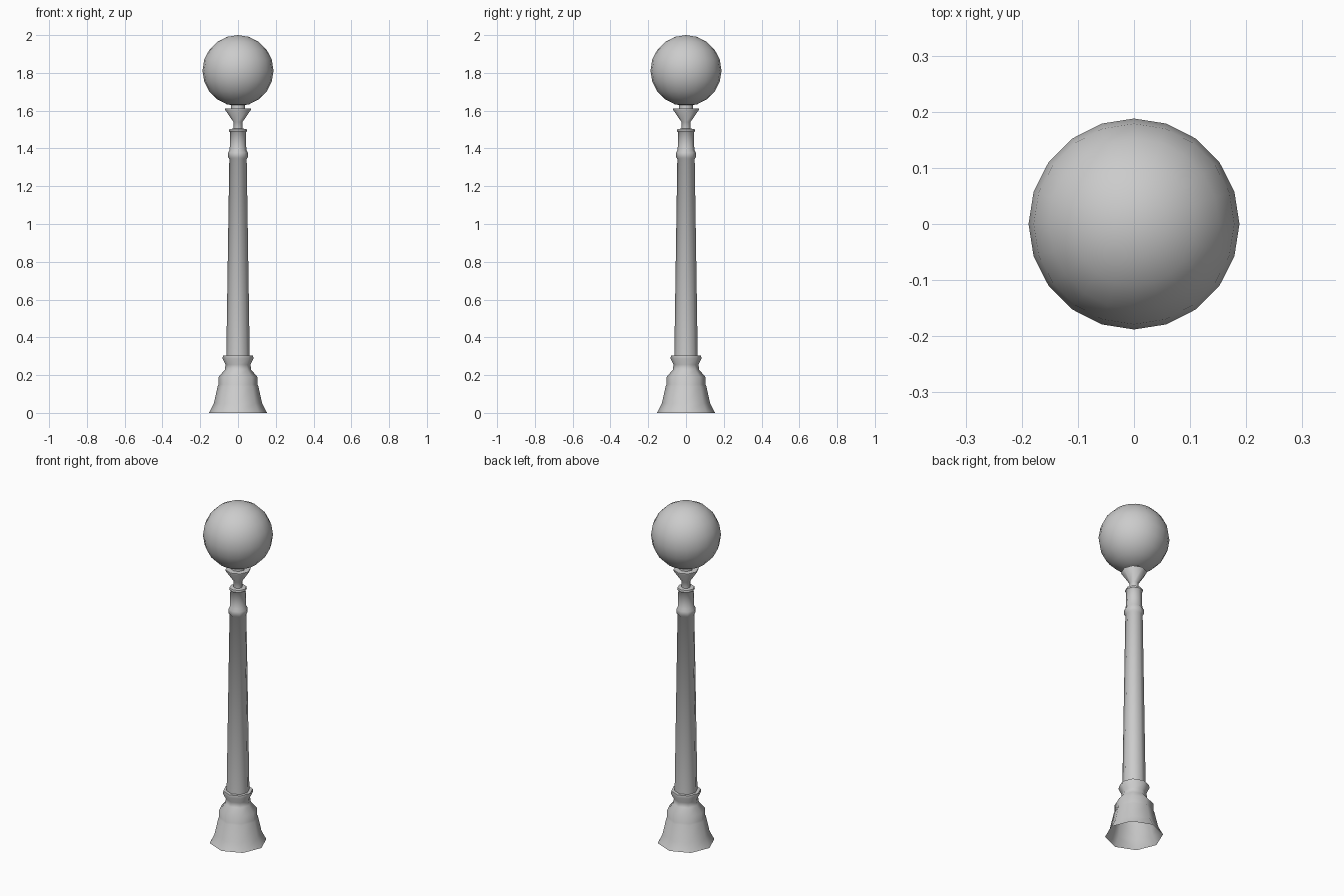
import bpy, bmesh, math

if "Cube" in bpy.data.objects:
    bpy.data.objects.remove(bpy.data.objects["Cube"])


def finish(obj, angle):
    bpy.ops.object.select_all(action='DESELECT')
    obj.select_set(True)
    bpy.context.view_layer.objects.active = obj
    bpy.ops.object.shade_smooth_by_angle(angle=math.radians(angle))


def lathe(name, profile, sides=8):
    """Spin (radius, height) points around the z axis."""
    bm = bmesh.new()
    rings = []
    for r, z in profile:
        rings.append([bm.verts.new((r * math.cos(math.tau * i / sides),
                                    r * math.sin(math.tau * i / sides), z))
                      for i in range(sides)])
    for low, high in zip(rings, rings[1:]):
        for i in range(sides):
            j = (i + 1) % sides
            bm.faces.new((low[i], low[j], high[j], high[i]))
    mesh = bpy.data.meshes.new(name)
    bm.to_mesh(mesh)
    bm.free()
    obj = bpy.data.objects.new(name, mesh)
    bpy.context.collection.objects.link(obj)
    finish(obj, 46)
    return obj


# flared foot with its collar, open underneath
lathe("base", [(0.154, 0), (0.128, 0.05), (0.108, 0.14), (0.103, 0.15),
               (0.103, 0.19), (0.07, 0.228), (0.066, 0.255),
               (0.082, 0.287), (0.08, 0.303), (0.06, 0.303)])

# tapered shaft with ring and cap
lathe("column", [(0.062, 0.30), (0.046, 1.345), (0.052, 1.352), (0.052, 1.378),
                 (0.044, 1.392), (0.042, 1.485), (0.048, 1.492),
                 (0.046, 1.503), (0.024, 1.505)])

# narrow neck and cup that holds the globe
lathe("globe_holder", [(0.024, 1.505), (0.024, 1.54), (0.068, 1.604),
                       (0.068, 1.611), (0.038, 1.612), (0.038, 1.64)])

# globe
bpy.ops.mesh.primitive_uv_sphere_add(segments=20, ring_count=10,
                                     radius=0.188, location=(0, 0, 1.812))
globe = bpy.context.object
globe.name = "globe"
finish(globe, 46)
